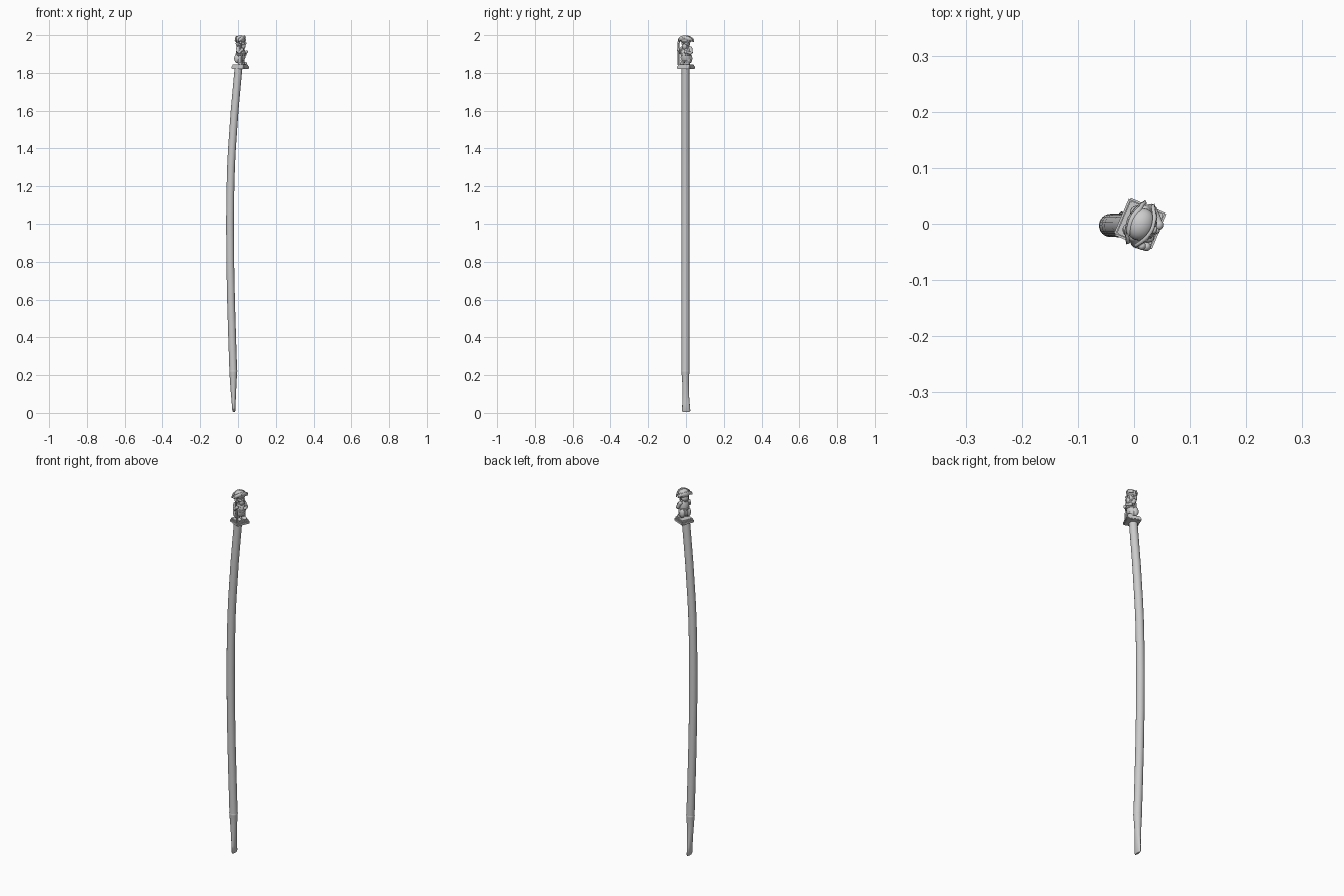
import bpy, bmesh, math
from mathutils import Matrix, Vector

if "Cube" in bpy.data.objects:
    bpy.data.objects.remove(bpy.data.objects["Cube"])

# local frame of the carved handle: faces +x, turned and set on top of the shaft
TOP = Matrix.Translation((0.011, 0, 1.842)) @ Matrix.Rotation(math.radians(-23), 4, 'Z')


def finish(name, bm, mat=None, angle=40):
    bmesh.ops.recalc_face_normals(bm, faces=bm.faces)
    me = bpy.data.meshes.new(name)
    bm.to_mesh(me)
    bm.free()
    if mat:
        me.transform(mat)
    ob = bpy.data.objects.new(name, me)
    bpy.context.collection.objects.link(ob)
    bpy.ops.object.select_all(action='DESELECT')
    ob.select_set(True)
    bpy.context.view_layer.objects.active = ob
    bpy.ops.object.shade_smooth_by_angle(angle=math.radians(angle))
    return ob


def loft(name, rings, sides=24, mat=None):
    """Closed skin through horizontal ellipses (x, y, z, rx, ry)."""
    bm = bmesh.new()
    loops = []
    for x, y, z, rx, ry in rings:
        loops.append([bm.verts.new((x + rx * math.cos(2 * math.pi * i / sides),
                                    y + ry * math.sin(2 * math.pi * i / sides), z))
                      for i in range(sides)])
    for a, b in zip(loops, loops[1:]):
        for i in range(sides):
            j = (i + 1) % sides
            bm.faces.new((a[i], a[j], b[j], b[i]))
    bm.faces.new(loops[0])
    bm.faces.new(loops[-1])
    return finish(name, bm, mat)


def ball(name, loc, size, rot=0):
    bm = bmesh.new()
    bmesh.ops.create_uvsphere(bm, u_segments=18, v_segments=12, radius=1)
    m = Matrix.Translation(loc) @ Matrix.Rotation(rot, 4, 'Y') @ Matrix.Diagonal((*size, 1))
    return finish(name, bm, TOP @ m)


def limb(name, a, b, r1, r2):
    a, b = Vector(a), Vector(b)
    d = b - a
    bm = bmesh.new()
    bmesh.ops.create_cone(bm, cap_ends=True, segments=14, radius1=r1, radius2=r2, depth=d.length)
    m = Matrix.Translation((a + b) / 2) @ d.to_track_quat('Z', 'Y').to_matrix().to_4x4()
    return finish(name, bm, TOP @ m)


def box(name, loc, size, bevel):
    bm = bmesh.new()
    bmesh.ops.create_cube(bm, size=1)
    bmesh.ops.scale(bm, vec=size, verts=bm.verts)
    bmesh.ops.bevel(bm, geom=bm.edges[:], offset=bevel, segments=2, affect='EDGES')
    return finish(name, bm, TOP @ Matrix.Translation(loc))


# bowed shaft
path = [(0.22, -.025), (0.4, -.031), (0.6, -.037), (0.8, -.041), (1.0, -.042), (1.15, -.041),
        (1.3, -.037), (1.4, -.032), (1.5, -.025), (1.6, -.018), (1.7, -.009), (1.83, .003)]
loft("shaft", [(x, -.003, z, .0205, .0205) for z, x in path])

# tapered tip flattening to a flared chisel end
loft("tip", [(-.022, .001, 0.005, .005, .018), (-.022, .001, .012, .008, .022),
             (-.023, 0, .05, .010, .0195), (-.024, -.001, .10, .0135, .017),
             (-.025, -.002, .16, .017, .0175), (-.025, -.003, .215, .0205, .0205),
             (-.025, -.003, .222, .0215, .0215), (-.025, -.003, .225, .0205, .0205)])

# square plinth in two steps
box("plinth_base", (0, 0, -.013), (.073, .073, .015), .003)
box("plinth_top", (0, 0, -.002), (.064, .064, .01), .002)

# figure: boots, legs and mirrored details
for side, s in (("left", 1), ("right", -1)):
    ball("boot_" + side, (.014, s * .016, .008), (.019, .0115, .009))
    limb("boot_cuff_" + side, (.006, s * .016, .006), (.005, s * .016, .028), .009, .013)
    limb("leg_" + side, (.005, s * .016, .02), (.002, s * .012, .05), .011, .014)
    ball("coat_tail_" + side, (-.009, s * .017, .034), (.017, .014, .025))
    ball("shoulder_" + side, (-.002, s * .024, .087), (.011, .011, .011))
    ball("cheek_" + side, (.021, s * .009, .112), (.007, .008, .007))
    ball("eye_" + side, (.024, s * .007, .121), (.003, .004, .004))
    ball("ear_" + side, (.004, s * .021, .117), (.005, .004, .007))
    limb("lapel_" + side, (.013, s * .012, .092), (.025, s * .014, .05), .005, .004)

# body, belt, collar
loft("body", [(0, 0, .022, .02, .024), (.002, 0, .035, .025, .028), (.004, 0, .052, .025, .026),
              (.004, 0, .068, .024, .026), (.001, 0, .084, .020, .026), (0, 0, .096, .013, .016),
              (0, 0, .103, .010, .011)], 20, TOP)
loft("belt", [(.004, 0, .05, .026, .027), (.004, 0, .052, .028, .029),
              (.004, 0, .058, .028, .029), (.004, 0, .06, .026, .027)], 20, TOP)
box("buckle", (.032, 0, .055), (.005, .014, .012), .0015)
ball("collar", (-.001, 0, .097), (.018, .021, .006))

# arms: left bent over the belly, right gripping a stick
limb("upper_arm_left", (-.002, .025, .087), (.008, .033, .062), .010, .009)
limb("forearm_left", (.008, .033, .062), (.030, .014, .068), .009, .007)
ball("hand_left", (.032, .011, .069), (.008, .009, .008))
limb("upper_arm_right", (-.002, -.025, .087), (.006, -.034, .066), .010, .009)
limb("forearm_right", (.006, -.034, .064), (.025, -.034, .080), .009, .007)
ball("hand_right", (.026, -.033, .081), (.008, .008, .009))
limb("stick", (.026, -.032, 0), (.018, -.035, .118), .0045, .0045)
ball("stick_knob", (.018, -.035, .119), (.007, .007, .007))

# head, beard and nose
ball("head", (.004, 0, .116), (.021, .021, .022))
ball("beard", (.020, 0, .098), (.010, .014, .017), .25)
ball("nose", (.030, 0, .115), (.007, .005, .006))
ball("hair", (-.009, 0, .113), (.014, .019, .019))

# broad arched hat: crown plus upturned brims front and back
ball("hat_crown", (.001, 0, .134), (.025, .030, .023))


def brim(name, x, lean, rise):
    n = 16
    outline = [(-.041, .122)]
    outline += [(-.041 * math.cos(math.pi * i / n), .126 + rise * math.sin(math.pi * i / n))
                for i in range(n + 1)]
    outline += [(.041, .122), (.022, .130), (0, .133), (-.022, .130)]
    bm = bmesh.new()
    pts = []
    for y, z in outline:
        bow = x * (1 - .75 * (abs(y) / .041) ** 2) + lean * (z - .126)
        pts.append(bm.verts.new((bow, y, z)))
    face = bm.faces.new(pts)
    bmesh.ops.triangulate(bm, faces=[face])
    ob = finish(name, bm, TOP)
    mod = ob.modifiers.new("thickness", 'SOLIDIFY')
    mod.thickness = .006
    mod.offset = 0
    return ob


brim("hat_brim_front", .027, -.15, .029)
brim("hat_brim_back", -.024, .15, .026)
ball("hat_rosette", (.028, 0, .144), (.004, .007, .007))
